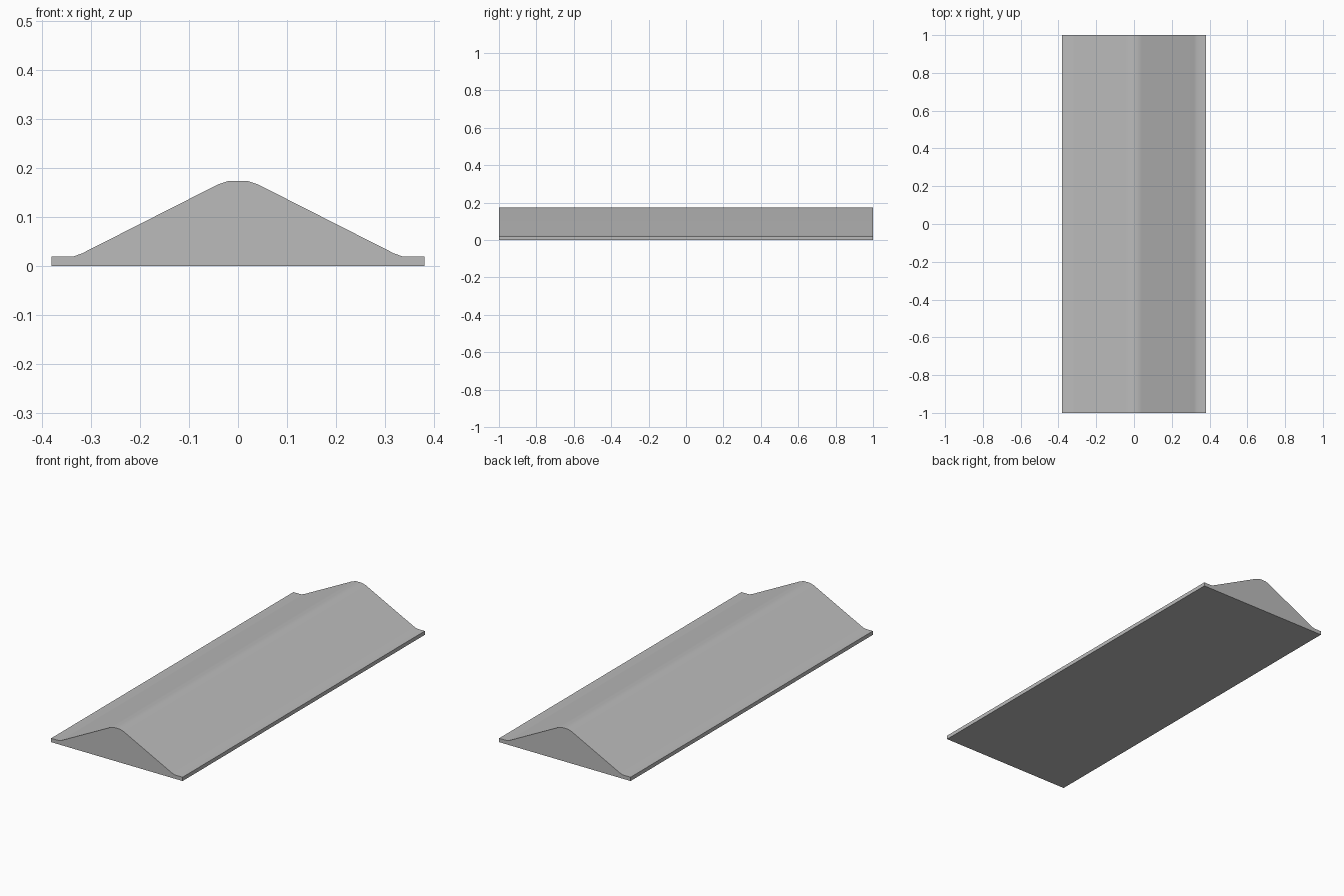
import bpy
import bmesh
import math

cube = bpy.data.objects.get("Cube")
if cube:
    bpy.data.objects.remove(cube, do_unlink=True)

# One plain grey material
grey = bpy.data.materials.new("plain grey")
grey.use_nodes = True
colour = (0.5, 0.5, 0.5, 1)
grey.diffuse_color = colour
grey.node_tree.nodes["Principled BSDF"].inputs["Base Color"].default_value = colour

# Half cross-section: rounded ridge, straight slope, rounded valley, thin lip
half = [(0.018, 0.174), (0.04, 0.167), (0.318, 0.026),
        (0.335, 0.02), (0.38, 0.02), (0.38, 0)]
profile = half + [(-x, z) for x, z in reversed(half)]

# Extrude the section along the full length
bm = bmesh.new()
end = bm.faces.new([bm.verts.new((x, -1, z)) for x, z in profile])
moved = bmesh.ops.extrude_face_region(bm, geom=[end], use_keep_orig=True)["geom"]
verts = [v for v in moved if isinstance(v, bmesh.types.BMVert)]
bmesh.ops.translate(bm, verts=verts, vec=(0, 2, 0))
bmesh.ops.recalc_face_normals(bm, faces=bm.faces)
mesh = bpy.data.meshes.new("ridge_strip")
bm.to_mesh(mesh)
bm.free()
mesh.materials.append(grey)

strip = bpy.data.objects.new("ridge_strip", mesh)
bpy.context.collection.objects.link(strip)

# Smooth the rounded ridge and valleys, keep the ends and lips sharp
bpy.ops.object.select_all(action="DESELECT")
strip.select_set(True)
bpy.context.view_layer.objects.active = strip
bpy.ops.object.shade_smooth_by_angle(angle=math.radians(30))
